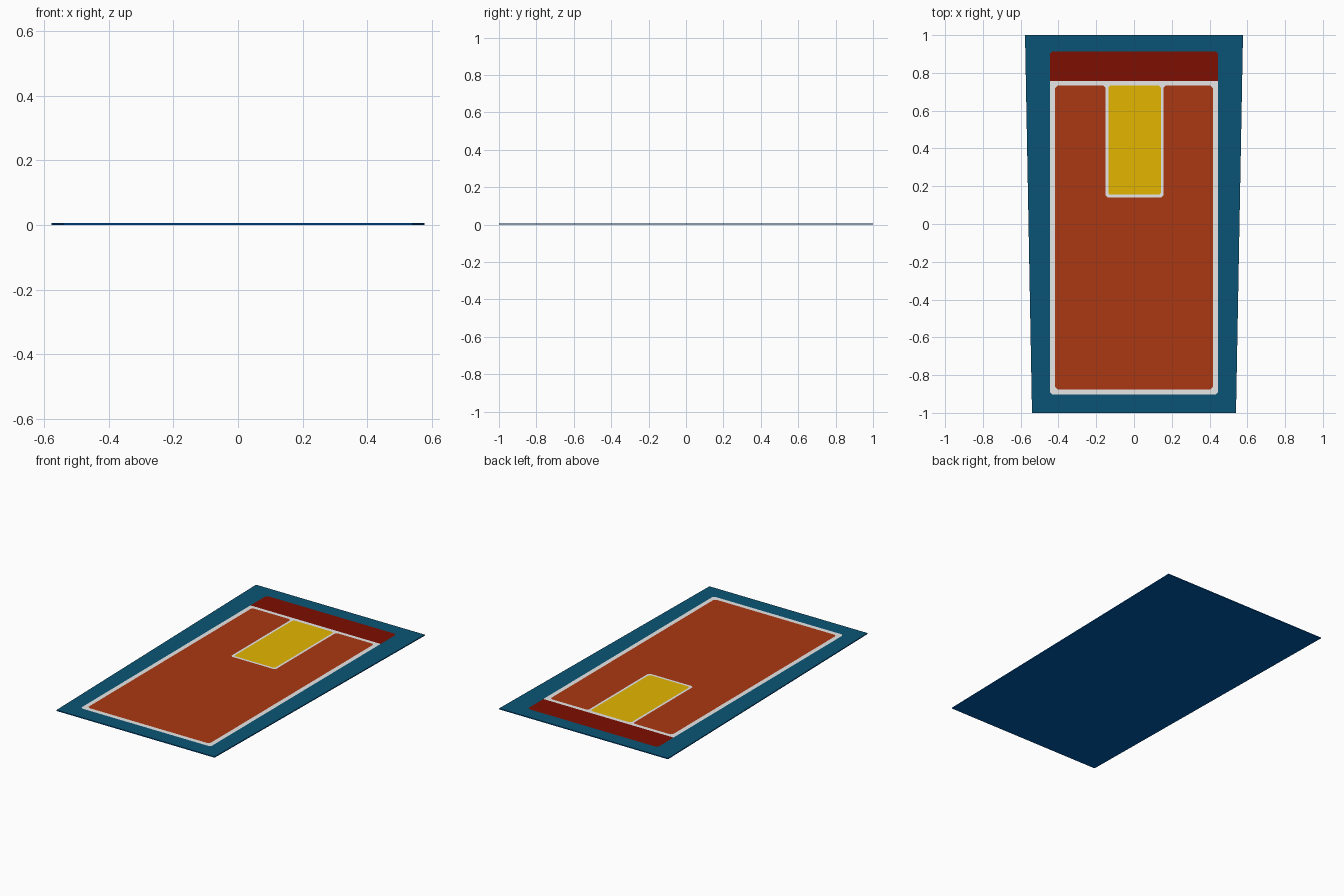
import bpy, bmesh
from mathutils import Vector

if "Cube" in bpy.data.objects:
    bpy.data.objects.remove(bpy.data.objects["Cube"])


def material(name, rgb):
    """Flat colour from 0-255 sRGB values."""
    lin = [(c / 255 / 12.92) if c < 11 else ((c / 255 + 0.055) / 1.055) ** 2.4 for c in rgb]
    m = bpy.data.materials.new(name)
    m.diffuse_color = (*lin, 1)
    m.use_nodes = True
    m.node_tree.nodes["Principled BSDF"].inputs["Base Color"].default_value = m.diffuse_color
    return m


TEAL = material("teal_border", (10, 84, 117))
NAVY = material("blue_underside", (0, 90, 174))
MAROON = material("dark_red", (126, 14, 0))
RED = material("brick_red", (171, 55, 18))
YELLOW = material("yellow", (227, 182, 0))
WHITE = material("line_white", (238, 238, 238))


def chamfer(pts, cuts):
    """Cut each corner of an outline by the matching distance."""
    out = []
    for i, (p, c) in enumerate(zip(pts, cuts)):
        p = Vector(p)
        if c == 0:
            out.append(p)
            continue
        for q in (pts[i - 1], pts[(i + 1) % len(pts)]):
            out.append(p + (Vector(q) - p).normalized() * c)
    return out


def sheet(name, outline, z, mats, base=None):
    """Painted sheet from an anticlockwise outline; a base height makes it a solid slab."""
    bm = bmesh.new()
    high = [bm.verts.new((p[0], p[1], z)) for p in outline]
    bm.faces.new(high)
    if base is not None:
        low = [bm.verts.new((p[0], p[1], base)) for p in outline]
        walls = [bm.faces.new(low[::-1])]
        n = len(outline)
        for i in range(n):
            j = (i + 1) % n
            walls.append(bm.faces.new((low[i], low[j], high[j], high[i])))
        for f in walls:
            f.material_index = len(mats) - 1
    mesh = bpy.data.meshes.new(name)
    bm.to_mesh(mesh)
    bm.free()
    for m in mats:
        mesh.materials.append(m)
    ob = bpy.data.objects.new(name, mesh)
    bpy.context.collection.objects.link(ob)
    return ob


def rect(x0, x1, y0, y1):
    return [(x0, y0), (x1, y0), (x1, y1), (x0, y1)]


# Slightly tapered base slab
sheet("court_base", [(-0.54, -1), (0.54, -1), (0.577, 1), (-0.577, 1)],
      0.006, [TEAL, NAVY], base=0)

# Dark band behind the baseline
sheet("baseline_band", chamfer(rect(-0.445, 0.445, 0.757, 0.913), [0, 0, 0.013, 0.013]),
      0.0063, [MAROON])

# White sheet that shows as all the painted lines
sheet("court_lines", chamfer(rect(-0.445, 0.445, -0.903, 0.757), [0.012, 0.012, 0, 0]),
      0.0063, [WHITE])

# Red playing floor, wrapped around the key
floor = [(-0.417, -0.875), (0.417, -0.875), (0.417, 0.733), (0.156, 0.733),
         (0.156, 0.14), (-0.15, 0.14), (-0.15, 0.733), (-0.417, 0.733)]
sheet("playing_floor", chamfer(floor, [0.012] * 8), 0.0066, [RED])

# Yellow key area
sheet("key_area", chamfer(rect(-0.136, 0.142, 0.155, 0.733), [0.01] * 4),
      0.0066, [YELLOW])
